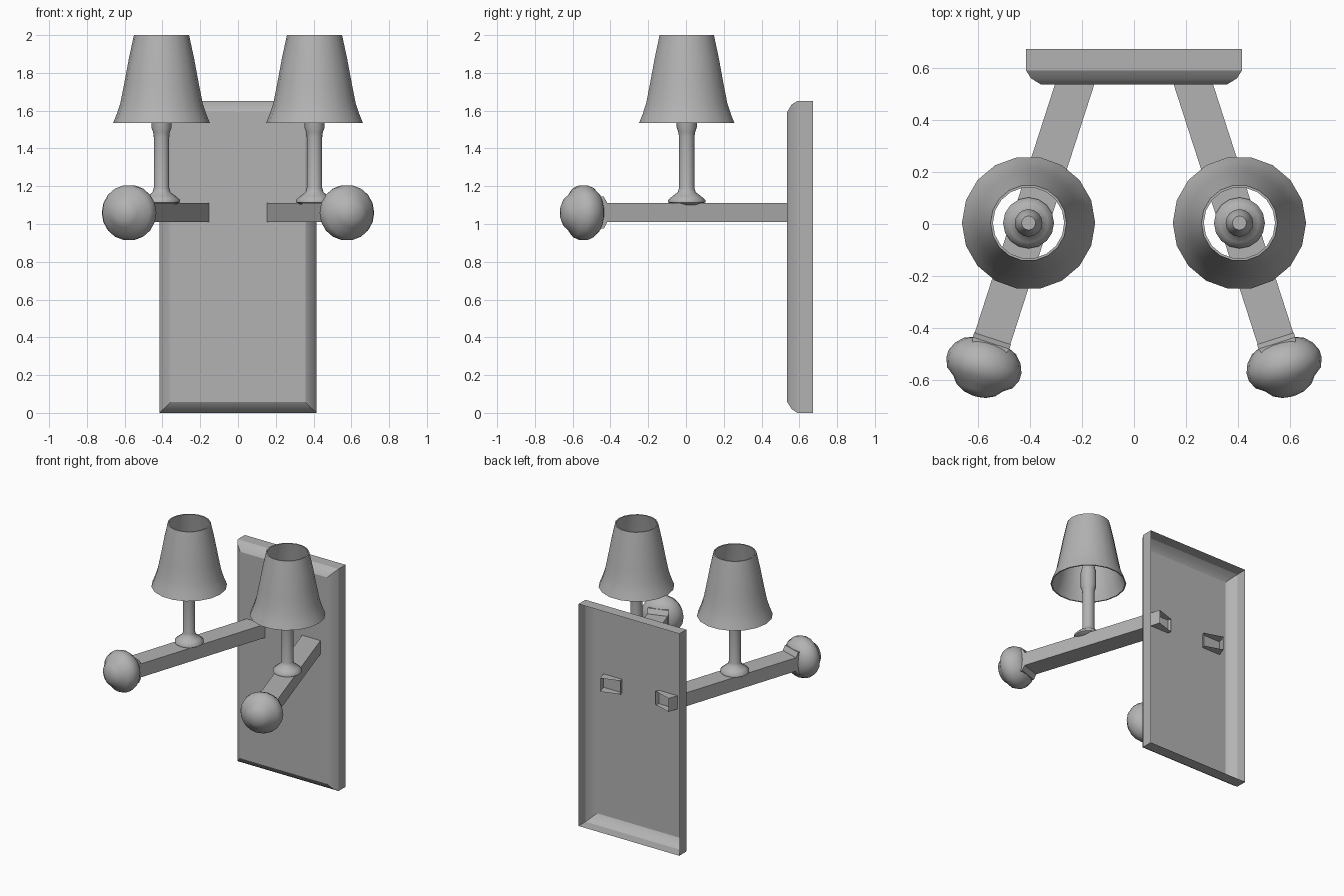
import bpy, math
from mathutils import Matrix, Vector

if "Cube" in bpy.data.objects:
    bpy.data.objects.remove(bpy.data.objects["Cube"])

TILT = math.radians(17.9)
LAMP_X = 0.405

grey = bpy.data.materials.new("dark_grey")
grey.diffuse_color = (0.45, 0.45, 0.45, 1)
grey.use_nodes = True
grey.node_tree.nodes["Principled BSDF"].inputs["Base Color"].default_value = grey.diffuse_color


def make(name, verts, faces, matrix=Matrix(), smooth=None):
    mesh = bpy.data.meshes.new(name)
    mesh.from_pydata([matrix @ Vector(v) for v in verts], [], faces)
    mesh.update()
    mesh.materials.append(grey)
    obj = bpy.data.objects.new(name, mesh)
    bpy.context.collection.objects.link(obj)
    bpy.ops.object.select_all(action='DESELECT')
    obj.select_set(True)
    bpy.context.view_layer.objects.active = obj
    if smooth:
        bpy.ops.object.shade_smooth_by_angle(angle=math.radians(smooth))
    return obj


def loft(name, rings, matrix=Matrix(), caps=(True, True), closed=False, smooth=None):
    """Skin a list of equal-sized vertex rings."""
    n, m = len(rings[0]), len(rings)
    verts = [v for r in rings for v in r]
    faces = []
    for k in range(m if closed else m - 1):
        a, b = k * n, ((k + 1) % m) * n
        faces += [(a + i, a + (i + 1) % n, b + (i + 1) % n, b + i) for i in range(n)]
    if caps[0] and not closed:
        faces.append(tuple(reversed(range(n))))
    if caps[1] and not closed:
        faces.append(tuple((m - 1) * n + i for i in range(n)))
    return make(name, verts, faces, matrix, smooth)


def lathe(name, profile, matrix, seg=18, closed=False):
    rings = [[(r * math.cos(2 * math.pi * i / seg), r * math.sin(2 * math.pi * i / seg), z)
              for i in range(seg)] for r, z in profile]
    return loft(name, rings, matrix, closed=closed, smooth=50)


def rect(hx, hy, z):
    return [(-hx, -hy, z), (hx, -hy, z), (hx, hy, z), (-hx, hy, z)]


# Wall plate: bevelled front edge, hollow and open at the back
plate_mat = Matrix.Translation((0, 0, 0.826)) @ Matrix.Rotation(math.radians(90), 4, 'X')
plate_rings = [rect(0.415 - d, 0.826 - d, -y)
               for d, y in [(0, 0.672), (0, 0.59), (0.02, 0.559), (0.058, 0.536)]]
loft("wall_plate", plate_rings, plate_mat, caps=(False, True), smooth=30)

# Shade wall runs up the inside and down the outside, so normals face out
shade_outer = [(0.256, 1.535), (0.236, 1.585), (0.218, 1.64), (0.198, 1.74),
               (0.172, 1.88), (0.146, 2.0)]
shade_profile = shade_outer + [(r - 0.009, z) for r, z in reversed(shade_outer)]

post_profile = [(0.070, 1.10), (0.098, 1.115), (0.098, 1.128), (0.075, 1.148), (0.048, 1.168),
                (0.041, 1.19), (0.041, 1.46), (0.044, 1.485), (0.053, 1.51),
                (0.053, 1.62), (0.042, 1.67), (0.027, 1.70)]

knob_profile = [(0.070, 0.482), (0.105, 0.497), (0.132, 0.525), (0.147, 0.56), (0.147, 0.59),
                (0.132, 0.625), (0.100, 0.648), (0.078, 0.675), (0.045, 0.692), (0.012, 0.698)]

for side, s in (("left", -1), ("right", 1)):
    lamp = Matrix.Translation((s * LAMP_X, 0.004, 0))
    # Local +z runs outward along the arm, local y is world up
    arm = (Matrix.Translation((s * 0.4, 0.004, 1.06))
           @ Matrix.Rotation(s * TILT, 4, 'Z') @ Matrix.Rotation(math.radians(90), 4, 'X'))

    # Arm, its open tail pushing through the plate
    loft(side + "_arm", [rect(0.072, 0.05, -0.61), rect(0.072, 0.05, 0.49)], arm,
         caps=(False, True))
    # Collar and knob at the arm tip
    loft(side + "_collar", [rect(0.074, 0.052, 0.467), rect(0.074, 0.085, 0.485),
                            rect(0.066, 0.085, 0.51)], arm)
    lathe(side + "_knob", knob_profile, arm)
    # Candle post with its foot, and the open lampshade
    lathe(side + "_candle_post", post_profile, lamp, seg=16)
    lathe(side + "_lampshade", shade_profile, lamp, closed=True)
